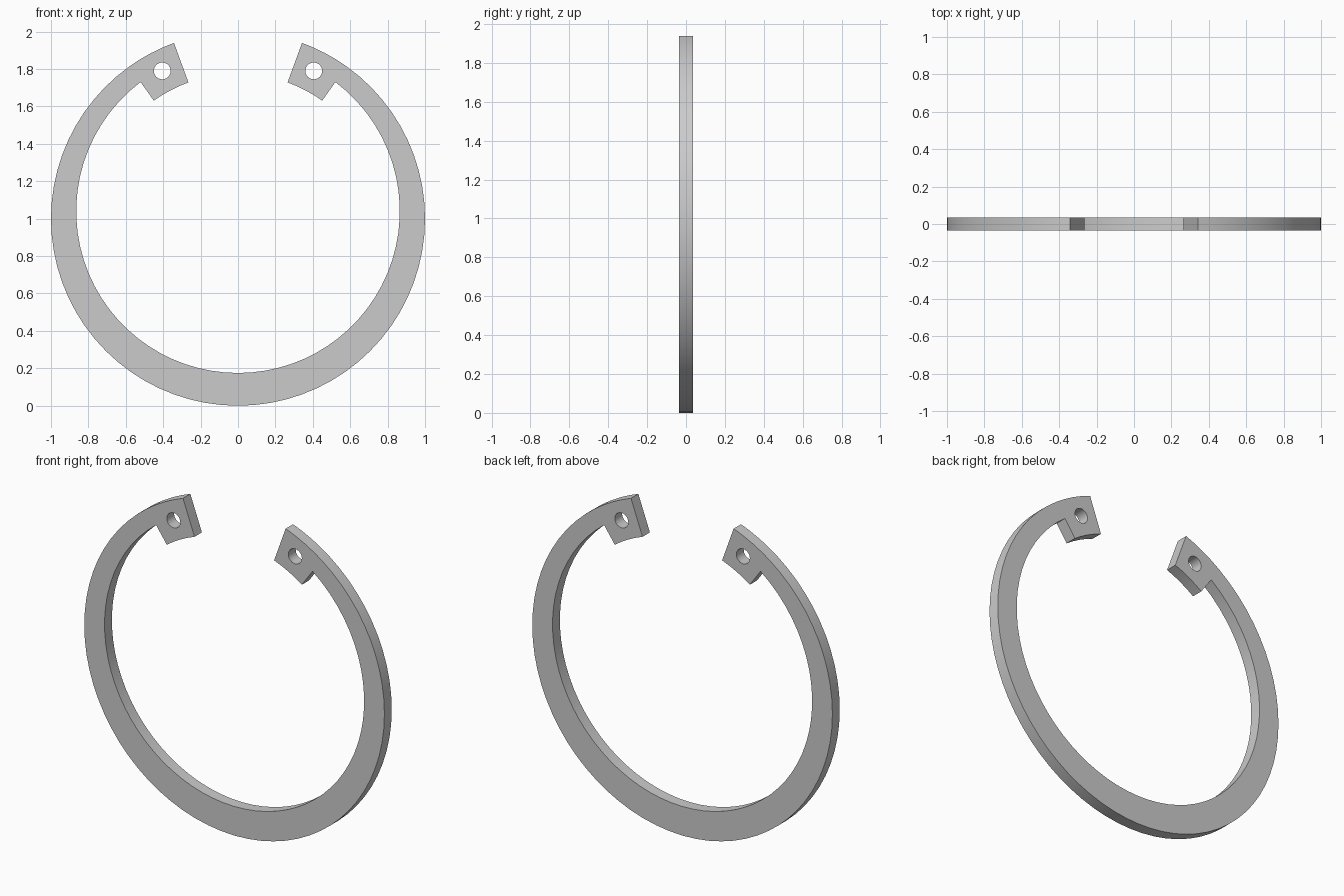
import bpy, bmesh
from math import sin, cos, radians, sqrt, pi

if "Cube" in bpy.data.objects:
    bpy.data.objects.remove(bpy.data.objects["Cube"])

R_OUT, R_IN, OFFSET = 1.0, 0.865, 0.04   # inner circle sits slightly higher
HALF_T = 0.035
LUG_START, LUG_END, R_LUG = 54.5, 70.0, 0.775
HOLE_X, HOLE_Z, HOLE_R = 0.405, 1.79, 0.045

bm = bmesh.new()


def polar(r, deg):
    a = radians(deg)
    return bm.verts.new((r * cos(a), -HALF_T, 1 + r * sin(a)))


def inner_radius(deg):
    a = radians(deg)
    return OFFSET * sin(a) + sqrt(R_IN ** 2 - (OFFSET * cos(a)) ** 2)


def edge_chain(verts):
    edges = []
    for a, b in zip(verts, verts[1:] + verts[:1]):
        edges.append(bm.edges.get((a, b)) or bm.edges.new((a, b)))
    return edges


# Right half of the tapering band
angles = [-90 + 5 * i for i in range(18)] + [LUG_START * i / 11 for i in range(12)]
outer = [polar(R_OUT, a) for a in angles]
inner = [polar(inner_radius(a), a) for a in angles]
for i in range(len(angles) - 1):
    bm.faces.new((inner[i], outer[i], outer[i + 1], inner[i + 1]))

# End lug with its plier hole
steps = [LUG_START + (LUG_END - LUG_START) * i / 4 for i in range(5)]
outline = [inner[-1], outer[-1]]
outline += [polar(R_OUT, a) for a in steps[1:]]
outline += [polar(R_LUG, a) for a in reversed(steps)]
hole = [bm.verts.new((HOLE_X + HOLE_R * cos(2 * pi * i / 24), -HALF_T,
                      HOLE_Z + HOLE_R * sin(2 * pi * i / 24))) for i in range(24)]
bmesh.ops.triangle_fill(bm, use_beauty=True, use_dissolve=False,
                        edges=edge_chain(outline) + edge_chain(hole),
                        normal=(0, -1, 0))

# Thickness, leaving the mirror seam open
front = bm.faces[:]
ext = bmesh.ops.extrude_face_region(bm, geom=front, use_keep_orig=True)
bmesh.ops.translate(bm, vec=(0, 2 * HALF_T, 0),
                    verts=[g for g in ext["geom"] if isinstance(g, bmesh.types.BMVert)])
seam = [f for f in bm.faces if all(abs(v.co.x) < 1e-5 for v in f.verts)]
bmesh.ops.delete(bm, geom=seam, context="FACES_ONLY")
for v in bm.verts:
    if abs(v.co.x) < 1e-5:
        v.co.x = 0
bmesh.ops.recalc_face_normals(bm, faces=bm.faces[:])

mesh = bpy.data.meshes.new("retaining_ring")
bm.to_mesh(mesh)
bm.free()
ring = bpy.data.objects.new("retaining_ring", mesh)
bpy.context.collection.objects.link(ring)

# Left half
mirror = ring.modifiers.new("mirror", "MIRROR")
mirror.use_axis[0] = True
mirror.use_clip = True

bpy.context.view_layer.objects.active = ring
ring.select_set(True)
bpy.ops.object.modifier_apply(modifier="mirror")
bpy.ops.object.shade_smooth_by_angle(angle=radians(30))
